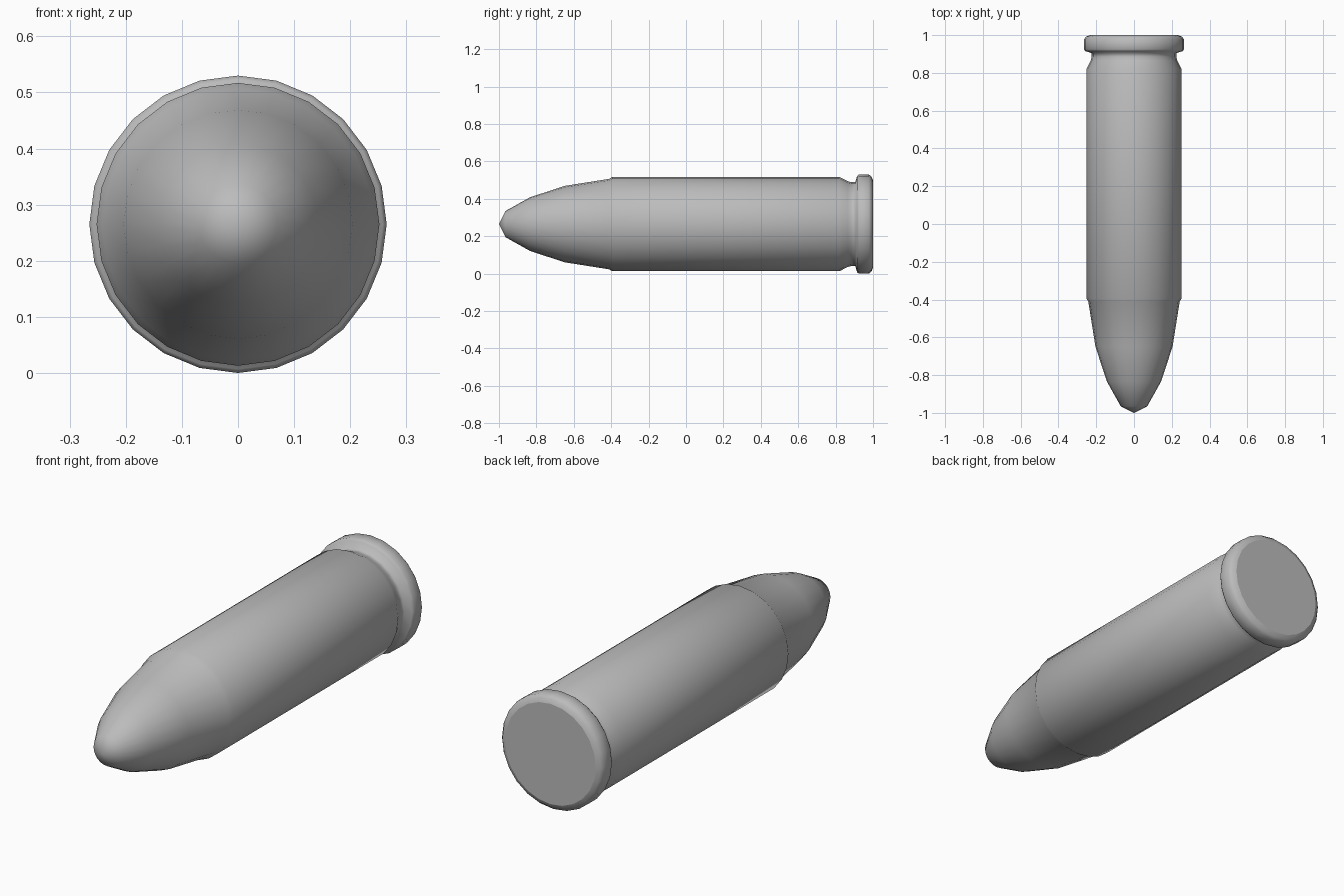
import bpy, bmesh, math

if "Cube" in bpy.data.objects:
    bpy.data.objects.remove(bpy.data.objects["Cube"])

SIDES = 24
AXIS_Z = 0.265

# (y, radius) profiles, front to back
NOSE = [(-1.0, 0), (-0.965, 0.07), (-0.835, 0.143), (-0.65, 0.204), (-0.41, 0.242)]
CASING = [(-0.395, 0.252), (0.82, 0.252), (0.865, 0.229), (0.885, 0.224), (0.905, 0.224)]
RIM = [(0.915, 0.258), (0.925, 0.265), (0.978, 0.265), (0.992, 0.253), (1.0, 0.234)]


def lathe(name, profile):
    """Revolve (y, radius) points about the long axis; radius 0 makes a pole."""
    bm = bmesh.new()
    rings = []
    for y, r in profile:
        if r == 0:
            rings.append([bm.verts.new((0, y, AXIS_Z))])
        else:
            rings.append([bm.verts.new((r * math.sin(a), y, AXIS_Z + r * math.cos(a)))
                          for a in (2 * math.pi * i / SIDES for i in range(SIDES))])
    for a, b in zip(rings, rings[1:]):
        for i in range(SIDES):
            j = (i + 1) % SIDES
            if len(a) == 1:
                bm.faces.new((a[0], b[j], b[i]))
            else:
                bm.faces.new((a[i], a[j], b[j], b[i]))
    for f in bm.faces:
        f.smooth = True
    # flat rear face with a crisp border
    cap = bm.faces.new(rings[-1])
    cap.smooth = False
    for e in cap.edges:
        e.smooth = False
    bmesh.ops.recalc_face_normals(bm, faces=bm.faces)
    mesh = bpy.data.meshes.new(name)
    bm.to_mesh(mesh)
    bm.free()
    obj = bpy.data.objects.new(name, mesh)
    bpy.context.collection.objects.link(obj)
    return obj


# one smooth turned body: nose, casing and rim
body = lathe("cartridge", NOSE + CASING + RIM)

# darker grey
grey = bpy.data.materials.new("dark_grey")
grey.diffuse_color = (0.5, 0.5, 0.5, 1)
grey.use_nodes = True
grey.node_tree.nodes["Principled BSDF"].inputs["Base Color"].default_value = grey.diffuse_color
body.data.materials.append(grey)
